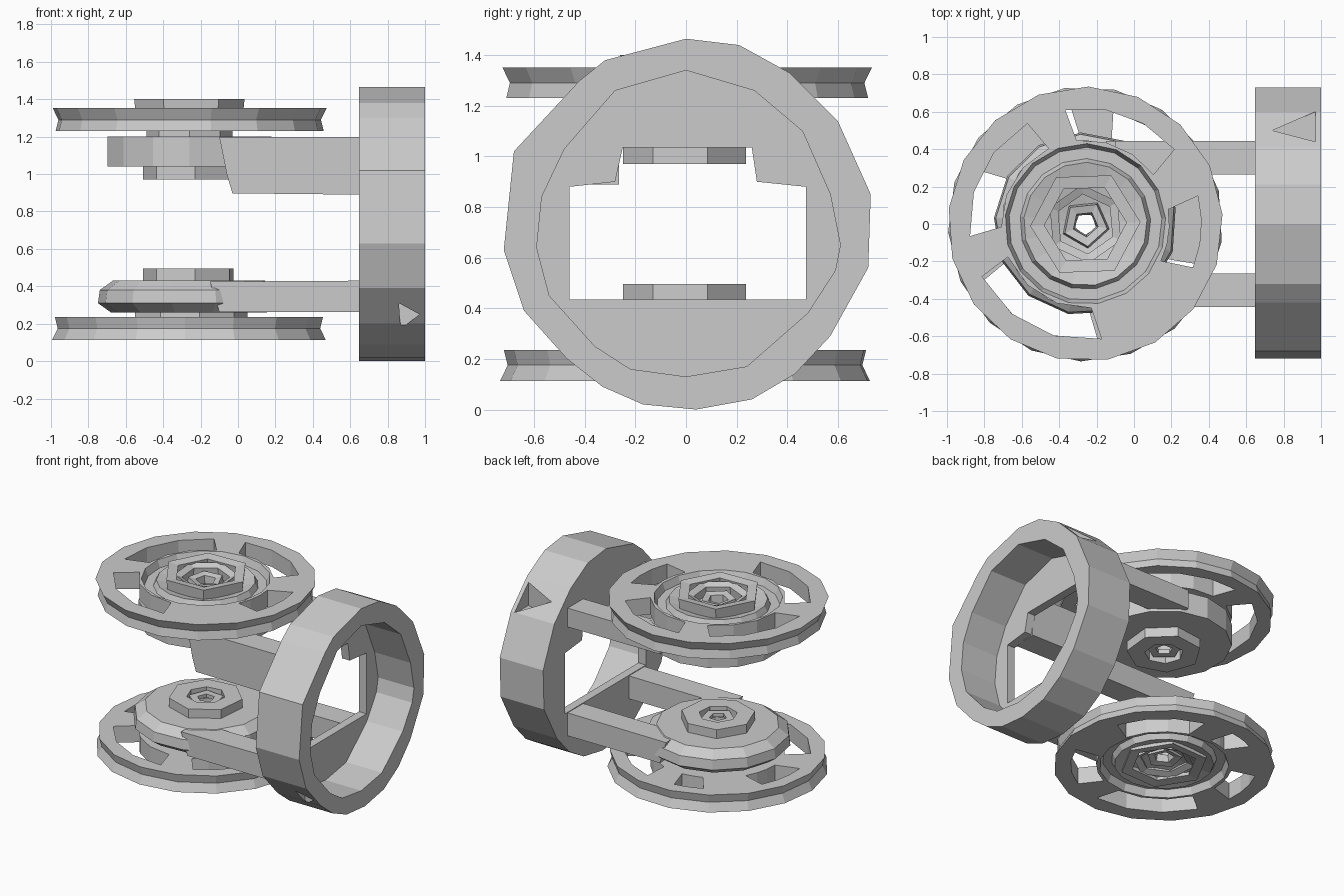
import bpy, bmesh
from math import sin, cos, radians, tau

cube = bpy.data.objects.get("Cube")
if cube:
    bpy.data.objects.remove(cube)

grey = bpy.data.materials.new("plain grey")
grey.use_nodes = True
GREY = (0.6, 0.6, 0.6, 1)
grey.diffuse_color = GREY
grey.node_tree.nodes["Principled BSDF"].inputs["Base Color"].default_value = GREY

CX = -0.26  # wheel axis


def finish(name, bm):
    bmesh.ops.recalc_face_normals(bm, faces=bm.faces)
    mesh = bpy.data.meshes.new(name)
    bm.to_mesh(mesh)
    bm.free()
    mesh.materials.append(grey)
    obj = bpy.data.objects.new(name, mesh)
    bpy.context.collection.objects.link(obj)
    return obj


def lathe(name, profile, sides, twist=0.0):
    """Closed (radius, z) profile turned round the wheel axis."""
    bm = bmesh.new()
    rings = []
    for i in range(sides):
        a = tau * i / sides + radians(twist)
        rings.append([bm.verts.new((CX + r * cos(a), r * sin(a), z)) for r, z in profile])
    n = len(profile)
    for i in range(sides):
        p, q = rings[i], rings[(i + 1) % sides]
        for j in range(n):
            k = (j + 1) % n
            bm.faces.new((p[j], q[j], q[k], p[k]))
    return finish(name, bm)


def prism(name, outline, axis, lo, hi):
    """2D outline extruded along one axis; outline holds the other two coordinates."""
    bm = bmesh.new()

    def place(p, d):
        c = list(p)
        c.insert(axis, d)
        return bm.verts.new(c)
    a = [place(p, lo) for p in outline]
    b = [place(p, hi) for p in outline]
    bm.faces.new(a)
    bm.faces.new(b)
    for i in range(len(a)):
        j = (i + 1) % len(a)
        bm.faces.new((a[i], a[j], b[j], b[i]))
    return finish(name, bm)


def cut(obj, cutters):
    for c in cutters:
        mod = obj.modifiers.new("cut", "BOOLEAN")
        mod.operation = "DIFFERENCE"
        mod.solver = "EXACT"
        mod.object = c
    bpy.context.view_layer.update()
    result = obj.evaluated_get(bpy.context.evaluated_depsgraph_get())
    mesh = bpy.data.meshes.new_from_object(result)
    obj.modifiers.clear()
    obj.data = mesh
    for c in cutters:
        bpy.data.objects.remove(c)


# Side ring: irregular faceted drum, hollowed down to a thin windowed plate
outer = [(-.68, 1.02), (-.72, .63), (-.64, .39), (-.47, .2), (-.33, .09), (-.17, .02),
         (.04, 0), (.26, .04), (.43, .14), (.57, .29), (.72, .56), (.73, .85),
         (.6, 1.14), (.41, 1.33), (.21, 1.44), (0, 1.465), (-.32, 1.38), (-.42, 1.3)]
inner = [(0, 1.34), (.27, 1.26), (.46, 1.1), (.57, .85), (.61, .65), (.59, .55),
         (.48, .38), (.24, .17), (0, .13), (-.22, .16), (-.36, .25), (-.54, .45),
         (-.59, .64), (-.57, .84), (-.48, 1.03), (-.28, 1.26)]
window = [(-.46, .435), (.475, .435), (.475, .88), (.28, .9), (.26, 1.035),
          (-.25, 1.035), (-.28, .9), (-.46, .88)]
ring = prism("side_ring", outer, 0, 0.648, 1.0)
cut(ring, [
    prism("hollow", inner, 0, 0.71, 1.1),
    prism("window", window, 0, 0.5, 0.8),
    prism("top_nick", [(.74, .5), (.97, .6), (.97, .44)], 2, 1.13, 1.5),
    prism("front_nick", [(.86, .31), (.97, .25), (.87, .17)], 1, -.7, -.46),
])

# Paired arms joining the ring to the round eyes; the left upper arm is slimmer
deep_side = [(.655, .89), (.655, 1.198), (-.1, 1.198), (-.06, 1.0), (-.03, .897)]
slim_side = [(.655, 1.06), (.655, 1.198), (-.1, 1.198), (-.1, 1.06)]
lower_side = [(.655, .262), (.655, .43), (-.15, .425), (-.1, .262)]
for side, word, upper_side in ((1, "left", slim_side), (-1, "right", deep_side)):
    ys = sorted((side * 0.265, side * 0.445))
    prism(f"upper_arm_{word}", upper_side, 1, *ys)
    prism(f"lower_arm_{word}", lower_side, 1, *ys)

# Round eyes at the arm ends
lathe("upper_eye", [(.09, 1.04), (.45, 1.04), (.45, 1.2), (.09, 1.2)], 14, 13)
lathe("lower_eye", [(.09, .26), (.42, .26), (.49, .31), (.48, .38), (.41, .43), (.09, .43)], 13, 10)

# Faceted bosses between the discs
for name, z0, z1 in (("upper_boss", .97, 1.05), ("lower_boss", .42, .495)):
    lathe(name, [(.13, z0), (.25, z0), (.25, z1), (.13, z1)], 7, 20)
    lathe(name + "_core", [(.06, z0 + .03), (.12, z0 + .03), (.12, z1 - .02), (.06, z1 - .02)], 5, 50)
lathe("upper_spacer", [(.08, 1.19), (.23, 1.19), (.23, 1.24), (.08, 1.24)], 8)
lathe("lower_spacer", [(.08, .23), (.31, .23), (.31, .27), (.08, .27)], 9)


def slot(start, end):
    """Swept sector used to pierce a disc."""
    steps = [start + (end - start) * t / 3 for t in range(4)]
    pts = [(0.62, a) for a in steps] + [(0.45, a - 4) for a in reversed(steps)]
    outline = [(CX + r * cos(radians(a)), r * sin(radians(a))) for r, a in pts]
    return prism("slot", outline, 2, -1, 3)


# Slotted discs with a grooved rim, mirrored top and bottom
def disc(name, z, up, twist, top, slots):
    def at(*points):
        return [(r, z + up * h) for r, h in points]
    wheel = lathe(name, at((.08, 0), (.72, 0), (.705, .06), (.735, .122), (.43, .122),
                           (.41, .07), (.35, .07), (.33, .11), (.08, .05)), 17, twist)
    cut(wheel, [slot(*s) for s in slots])
    # Nested twisted collars around the axis
    lathe(name + "_outer_collar", at((.24, .02), (.28, .02), (.295, top), (.22, top - .01)), 6, 2)
    lathe(name + "_middle_collar", at((.17, .02), (.21, .02), (.21, top - .02), (.16, top - .04)), 6, 35)
    lathe(name + "_inner_collar", at((.06, .01), (.14, .01), (.12, top - .05), (.07, top - .06)), 5, 60)


disc("upper_disc", 1.23, 1, 4, 0.17, ((-22, 14), (40, 100), (120, 186), (207, 278)))
disc("lower_disc", 0.235, -1, 14, 0.12, ((20, 76), (97, 116), (153, 186), (209, 276), (297, 340)))
